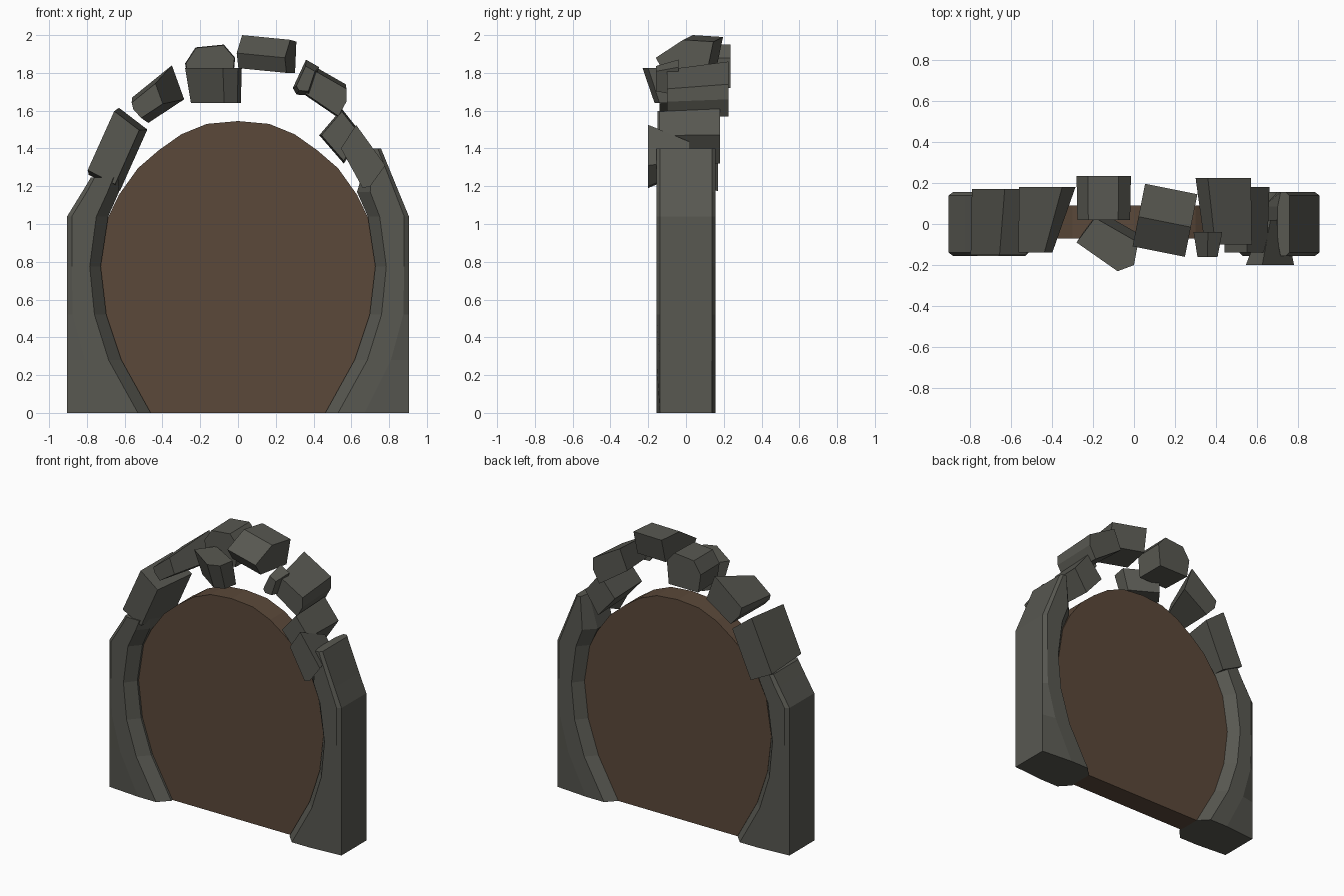
import bpy, bmesh

if "Cube" in bpy.data.objects:
    bpy.data.objects.remove(bpy.data.objects["Cube"])


def material(name, rgb):
    m = bpy.data.materials.new(name)
    m.diffuse_color = (*rgb, 1)
    m.use_nodes = True
    m.node_tree.nodes["Principled BSDF"].inputs["Base Color"].default_value = m.diffuse_color
    return m


STONE = material("dark_stone", (0.098, 0.098, 0.083))
WOOD = material("brown_wood", (0.105, 0.066, 0.042))


def finish(bm, name, mat):
    bmesh.ops.recalc_face_normals(bm, faces=bm.faces[:])
    me = bpy.data.meshes.new(name)
    bm.to_mesh(me)
    bm.free()
    me.materials.append(mat)
    ob = bpy.data.objects.new(name, me)
    bpy.context.collection.objects.link(ob)
    return ob


def rock(name, poly, a, b, sa=1.0, sb=1.0, da=(0, 0), db=(0, 0), axis="y", skew=0.0):
    """Hull between a profile at a and at b, each end scaled by s and shifted by d."""
    bm = bmesh.new()
    cu = sum(p[0] for p in poly) / len(poly)
    cv = sum(p[1] for p in poly) / len(poly)
    for w, s, d in ((a, sa, da), (b, sb, db)):
        for u, v in poly:
            u2, v2 = cu + (u - cu) * s + d[0], cv + (v - cv) * s + d[1]
            if axis == "y":
                co = (u2, w, v2)
            elif axis == "z":
                co = (u2, v2, w)
            else:
                co = (w + skew * u2, u2 - skew * (w - 0.15), v2)
            bm.verts.new(co)
    res = bmesh.ops.convex_hull(bm, input=bm.verts[:])
    junk = [v for v in res["geom_interior"] if isinstance(v, bmesh.types.BMVert)]
    if junk:
        bmesh.ops.delete(bm, geom=junk, context="VERTS")
    bmesh.ops.dissolve_limit(bm, angle_limit=0.05, verts=bm.verts[:], edges=bm.edges[:])
    return finish(bm, name, STONE)


def pillar(name, side, rows):
    """Loft of eight-sided sections: height, then inner, front, shoulder and outer x."""
    bm = bmesh.new()
    rings = []
    for z, inner, front, shoulder, outer in rows:
        half = [(inner, 0.085), (front, 0.157), (shoulder, 0.157), (outer, 0.138)]
        ring = half + [(x, -y) for x, y in reversed(half)]
        rings.append([bm.verts.new((side * x, y, z)) for x, y in ring])
    for lo, hi in zip(rings, rings[1:]):
        for i in range(8):
            j = (i + 1) % 8
            bm.faces.new((lo[i], lo[j], hi[j], hi[i]))
    bm.faces.new(rings[0])
    bm.faces.new(rings[-1])
    return finish(bm, name, STONE)


# Door panel: half outline mirrored, extruded in depth
half = [(0.465, 0), (0.62, 0.28), (0.70, 0.52), (0.73, 0.775), (0.69, 1.03),
        (0.63, 1.155), (0.53, 1.295), (0.42, 1.39), (0.30, 1.475), (0.165, 1.53)]
outline = half + [(0, 1.545)] + [(-x, z) for x, z in reversed(half)]
bm = bmesh.new()
face = bm.faces.new([bm.verts.new((x, -0.07, z)) for x, z in outline])
ext = bmesh.ops.extrude_face_region(bm, geom=[face], use_keep_orig=True)
bmesh.ops.translate(bm, vec=(0, 0.16, 0),
                    verts=[v for v in ext["geom"] if isinstance(v, bmesh.types.BMVert)])
finish(bm, "door_panel", WOOD)

# Side pillars: shared lower part, different broken tops
base = [(0.00, 0.462, 0.53, 0.67, 0.905), (0.28, 0.617, 0.685, 0.81, 0.905),
        (0.52, 0.697, 0.76, 0.875, 0.905), (0.775, 0.727, 0.785, 0.88, 0.905),
        (1.04, 0.687, 0.75, 0.88, 0.905)]
pillar("right_pillar", 1, base + [(1.17, 0.63, 0.70, 0.83, 0.851),
                                  (1.40, 0.70, 0.715, 0.74, 0.757)])
pillar("left_pillar", -1, base + [(1.17, 0.63, 0.69, 0.80, 0.825),
                                  (1.245, 0.63, 0.66, 0.76, 0.78)])

# Loose arch stones, left to right
rock("arch_stone_left_low", [(-0.63, 1.615), (-0.48, 1.50), (-0.625, 1.175), (-0.79, 1.26)],
     -0.15, 0.17, sa=0.88, da=(-0.025, 0.01))
rock("arch_stone_left_high", [(-0.56, 1.67), (-0.35, 1.84), (-0.285, 1.66),
                              (-0.475, 1.535), (-0.545, 1.61)],
     -0.14, 0.18, sa=0.6, da=(-0.05, -0.025))
rock("crown_stone_back", [(-0.28, 1.85), (-0.225, 1.935), (-0.075, 1.95), (-0.015, 1.88),
                          (-0.03, 1.72), (-0.26, 1.72)], 0.02, 0.235, sa=0.97)
rock("crown_stone_front", [(-0.28, -0.09), (-0.19, 0.03), (0.02, -0.09),
                           (0.0, -0.20), (-0.08, -0.23)],
     1.64, 1.825, sa=0.88, da=(0.01, 0.05), axis="z")
rock("crown_stone_top", [(-0.135, 1.895), (0.01, 1.99), (0.17, 1.98),
                         (0.135, 1.815), (-0.09, 1.815)],
     0.02, 0.275, da=(0, 0.01), db=(0, -0.015), axis="x", skew=0.2)
rock("arch_chip_right", [(0.29, 1.72), (0.36, 1.87), (0.43, 1.83), (0.38, 1.68), (0.31, 1.685)],
     -0.16, -0.04, sa=0.7)
rock("arch_stone_right_high", [(0.30, 1.72), (0.36, 1.86), (0.57, 1.74), (0.57, 1.66),
                               (0.52, 1.57)],
     -0.10, 0.225, sa=0.85, da=(0.02, -0.02))
rock("arch_stone_right_mid", [(0.43, 1.47), (0.55, 1.61), (0.66, 1.47), (0.56, 1.32)],
     -0.14, 0.18, sa=0.9)
rock("arch_stone_right_low", [(0.545, 1.40), (0.625, 1.525), (0.78, 1.31),
                              (0.70, 1.20), (0.66, 1.19)],
     -0.20, 0.02, sb=0.45, db=(0.02, 0.02))
